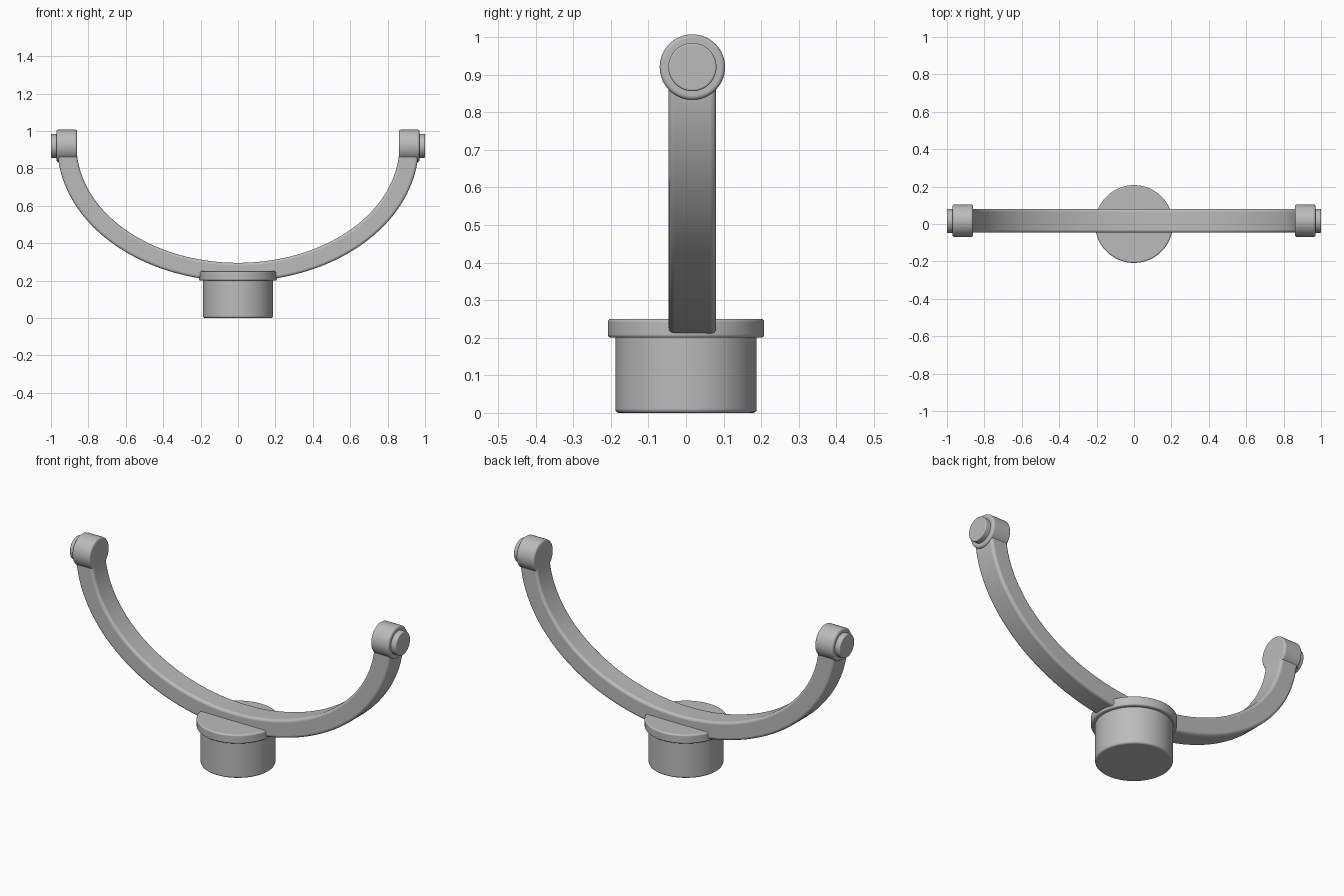
import bpy, bmesh, math
from mathutils import Matrix

cube = bpy.data.objects.get("Cube")
if cube:
    bpy.data.objects.remove(cube, do_unlink=True)

grey = bpy.data.materials.new("matte grey")
grey.use_nodes = True
colour = (0.5, 0.5, 0.5, 1)
grey.diffuse_color = colour
grey.node_tree.nodes["Principled BSDF"].inputs["Base Color"].default_value = colour

ARM_Y = 0.017      # the yoke sits slightly behind the base axis
PIVOT_Z = 0.92


def finish(name, bm, bevel):
    """Turn a bmesh into a smooth-shaded object with rounded edges."""
    bmesh.ops.recalc_face_normals(bm, faces=bm.faces)
    mesh = bpy.data.meshes.new(name)
    bm.to_mesh(mesh)
    bm.free()
    mesh.materials.append(grey)
    obj = bpy.data.objects.new(name, mesh)
    bpy.context.collection.objects.link(obj)
    mod = obj.modifiers.new("rounded edges", "BEVEL")
    mod.width = bevel
    mod.segments = 4
    mod.limit_method = "ANGLE"
    mod.angle_limit = math.radians(40)
    bpy.ops.object.select_all(action="DESELECT")
    obj.select_set(True)
    bpy.context.view_layer.objects.active = obj
    bpy.ops.object.shade_smooth_by_angle(angle=math.radians(35))
    return obj


def cylinder(name, radius, start, end, bevel, axis="Z", centre=(0, 0, 0)):
    bm = bmesh.new()
    place = Matrix.Translation((0, 0, (start + end) / 2))
    if axis == "X":
        place = Matrix.Rotation(math.pi / 2, 4, "Y") @ place
    bmesh.ops.create_cone(bm, cap_ends=True, segments=64, radius1=radius,
                          radius2=radius, depth=abs(end - start),
                          matrix=Matrix.Translation(centre) @ place)
    return finish(name, bm, bevel)


# Base plug and its flange
cylinder("base_plug", 0.188, 0, 0.21, 0.01)
cylinder("base_flange", 0.208, 0.2, 0.25, 0.008)

# Curved yoke arm: a rectangular section swept between two half ellipses
bm = bmesh.new()
steps = 96
inner, outer = (0.863, 0.625), (0.966, 0.724)
half = 0.063
rings = []
for i in range(steps + 1):
    a = math.pi * (1 + i / steps)
    rings.append([bm.verts.new((rx * math.cos(a), ARM_Y + y,
                                PIVOT_Z + rz * math.sin(a)))
                  for (rx, rz), y in ((inner, -half), (outer, -half),
                                      (outer, half), (inner, half))])
for p, q in zip(rings, rings[1:]):
    for k in range(4):
        n = (k + 1) % 4
        bm.faces.new((p[k], p[n], q[n], q[k]))
bm.faces.new(rings[0])
bm.faces.new(rings[-1])
finish("yoke_arm", bm, 0.014)

# Pivot bosses with their end caps
for side, s in (("left", 1), ("right", -1)):
    pivot = (0, ARM_Y, PIVOT_Z)
    cylinder(side + "_pivot_boss", 0.087, s * 0.861, s * 0.97, 0.01, "X", pivot)
    cylinder(side + "_pivot_cap", 0.064, s * 0.95, s * 1.0, 0.005, "X", pivot)
